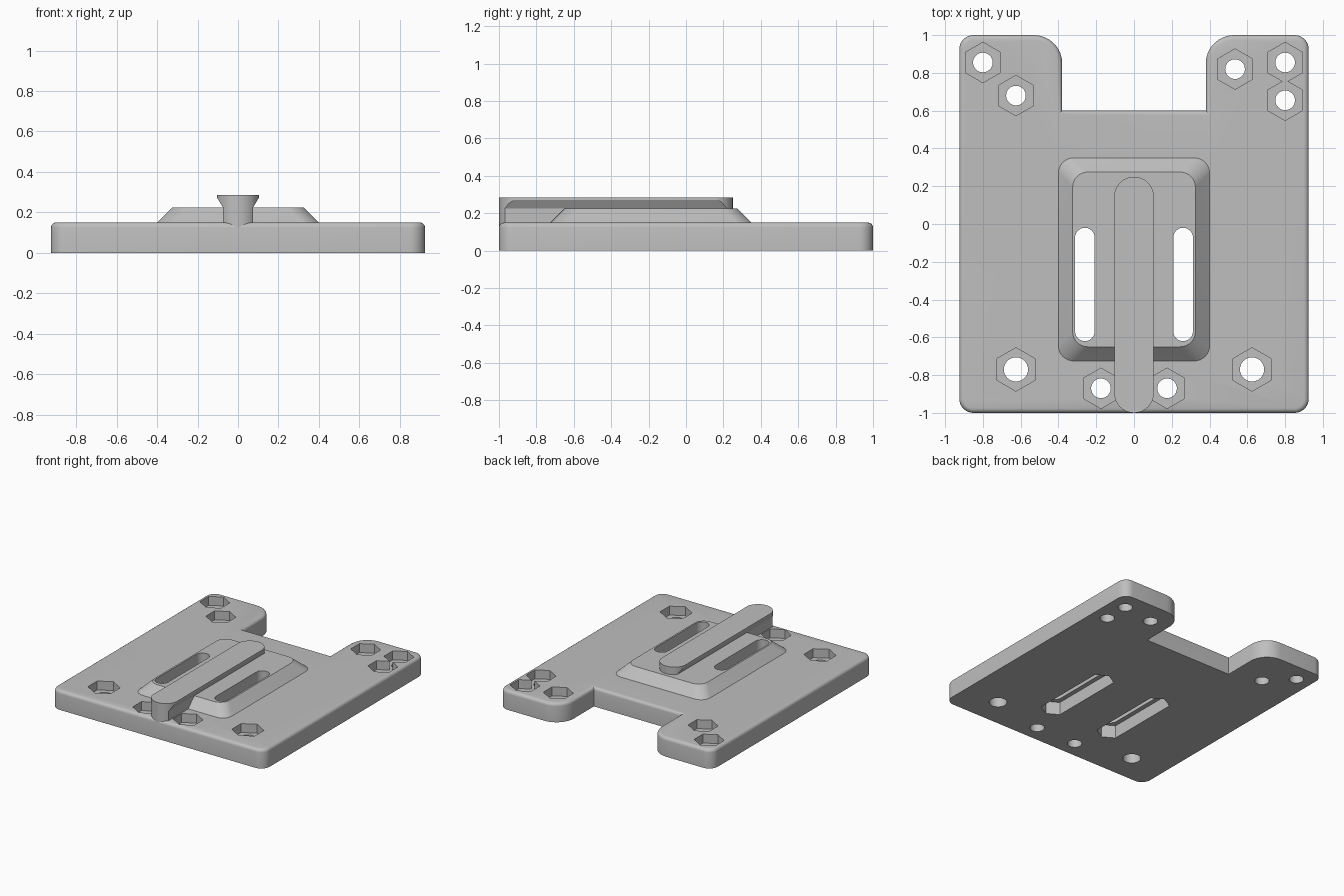
import bpy
import bmesh
from math import pi, sin, cos
from mathutils import Vector

default = bpy.data.objects.get("Cube")
if default:
    bpy.data.objects.remove(default)

grey = bpy.data.materials.new("light grey")
grey.use_nodes = True
GREY = (0.52, 0.52, 0.52, 1)
grey.diffuse_color = GREY
grey.node_tree.nodes["Principled BSDF"].inputs["Base Color"].default_value = GREY


def rounded(corners, seg=8):
    """Outline with square corners (x, y, r) rounded to radius r."""
    out = []
    pts = [Vector(c[:2]) for c in corners]
    for i, p in enumerate(pts):
        r = corners[i][2]
        if r == 0:
            out.append(p)
            continue
        back = (pts[i - 1] - p).normalized()
        ahead = (pts[(i + 1) % len(pts)] - p).normalized()
        center = p + (back + ahead) * r
        for k in range(seg + 1):
            a = pi / 2 * k / seg
            out.append(center - r * (ahead * cos(a) + back * sin(a)))
    return out


def rectangle(x0, x1, y0, y1, r):
    return rounded([(x0, y0, r), (x1, y0, r), (x1, y1, r), (x0, y1, r)])


def polygon(x, y, r, n):
    return [(x + r * sin(2 * pi * k / n), y + r * cos(2 * pi * k / n)) for k in range(n)]


def loft(name, lower, upper, z0, z1, bevel=0):
    """Solid between two outlines with equal point counts."""
    bm = bmesh.new()
    a = [bm.verts.new((p[0], p[1], z0)) for p in lower]
    b = [bm.verts.new((p[0], p[1], z1)) for p in upper]
    n = len(a)
    bm.faces.new(a[::-1])
    top = bm.faces.new(b)
    for i in range(n):
        j = (i + 1) % n
        bm.faces.new((a[i], a[j], b[j], b[i]))
    bmesh.ops.recalc_face_normals(bm, faces=bm.faces)
    if bevel:
        bmesh.ops.bevel(bm, geom=list(top.edges), offset=bevel, segments=4,
                        profile=0.5, affect='EDGES')
    mesh = bpy.data.meshes.new(name)
    bm.to_mesh(mesh)
    bm.free()
    mesh.materials.append(grey)
    ob = bpy.data.objects.new(name, mesh)
    bpy.context.collection.objects.link(ob)
    return ob


def combine(target, tool, operation='DIFFERENCE'):
    """Apply a boolean and discard the tool."""
    mod = target.modifiers.new("boolean", 'BOOLEAN')
    mod.operation = operation
    mod.solver = 'EXACT'
    mod.object = tool
    bpy.context.view_layer.objects.active = target
    bpy.ops.object.modifier_apply(modifier=mod.name)
    bpy.data.objects.remove(tool)


def cut(outline, z0, z1):
    combine(base_plate, loft("cutter", outline, outline, z0, z1))


# Base plate with a notch at the back
W, H = 0.925, 0.15
outline = rounded([(-W, -1, .075), (W, -1, .075), (W, 1, .075), (.38, 1, .15),
                   (.38, .6, 0), (-.38, .6, 0), (-.38, 1, .15), (-W, 1, .075)])
base_plate = loft("base_plate", outline, outline, 0, H, bevel=0.025)

# Sloped raised pad, sunk slightly into the plate
pad = loft("raised_pad", rectangle(-.42, .42, -.745, .37, .08),
           rectangle(-.325, .325, -.65, .275, .08), 0.13, 0.225)
combine(base_plate, pad, 'UNION')

# Through slots with a hexagonal-ended track underneath
for x in (-.26, .26):
    cut(rectangle(x - .052, x + .052, -.62, -.02, .0519), -.1, .4)
    w = .087
    cut([(x, -.67), (x + w, -.62), (x + w, -.02), (x, .03), (x - w, -.02), (x - w, -.62)],
        -.1, .1)

# Bolt holes with hexagonal nut pockets: x, y, pocket radius, hole radius
SMALL, LARGE = (.107, .052), (.115, .064)
bolts = [(-.8, .855, SMALL), (-.625, .68, SMALL), (.535, .82, SMALL),
         (.8, .855, SMALL), (.8, .655, SMALL)]
for side in (-1, 1):
    bolts += [(side * .625, -.77, LARGE), (side * .175, -.87, SMALL)]
for x, y, (pocket, hole) in bolts:
    cut(polygon(x, y, pocket, 6), H - .07, .2)
    cut(polygon(x, y, hole, 32), -.1, .2)

# Dovetail rail: a flared profile run along y, trimmed to round ends
half = [(.075, .1), (.075, .225), (.103, .272), (.103, .285)]
profile = half + [(-x, z) for x, z in reversed(half)]
rail = loft("dovetail_rail", profile, profile, -1.1, 1.1)
for v in rail.data.vertices:
    x, z, y = v.co
    v.co = (x, y, z)
rail.data.flip_normals()
ends = rectangle(-.105, .105, -1, .25, .1049)
combine(rail, loft("trim", ends, ends, 0, .4), 'INTERSECT')

# Smooth the curved walls and keep hard edges
for ob in (base_plate, rail):
    bpy.ops.object.select_all(action='DESELECT')
    ob.select_set(True)
    bpy.context.view_layer.objects.active = ob
    bpy.ops.object.shade_smooth_by_angle(angle=pi / 6)
